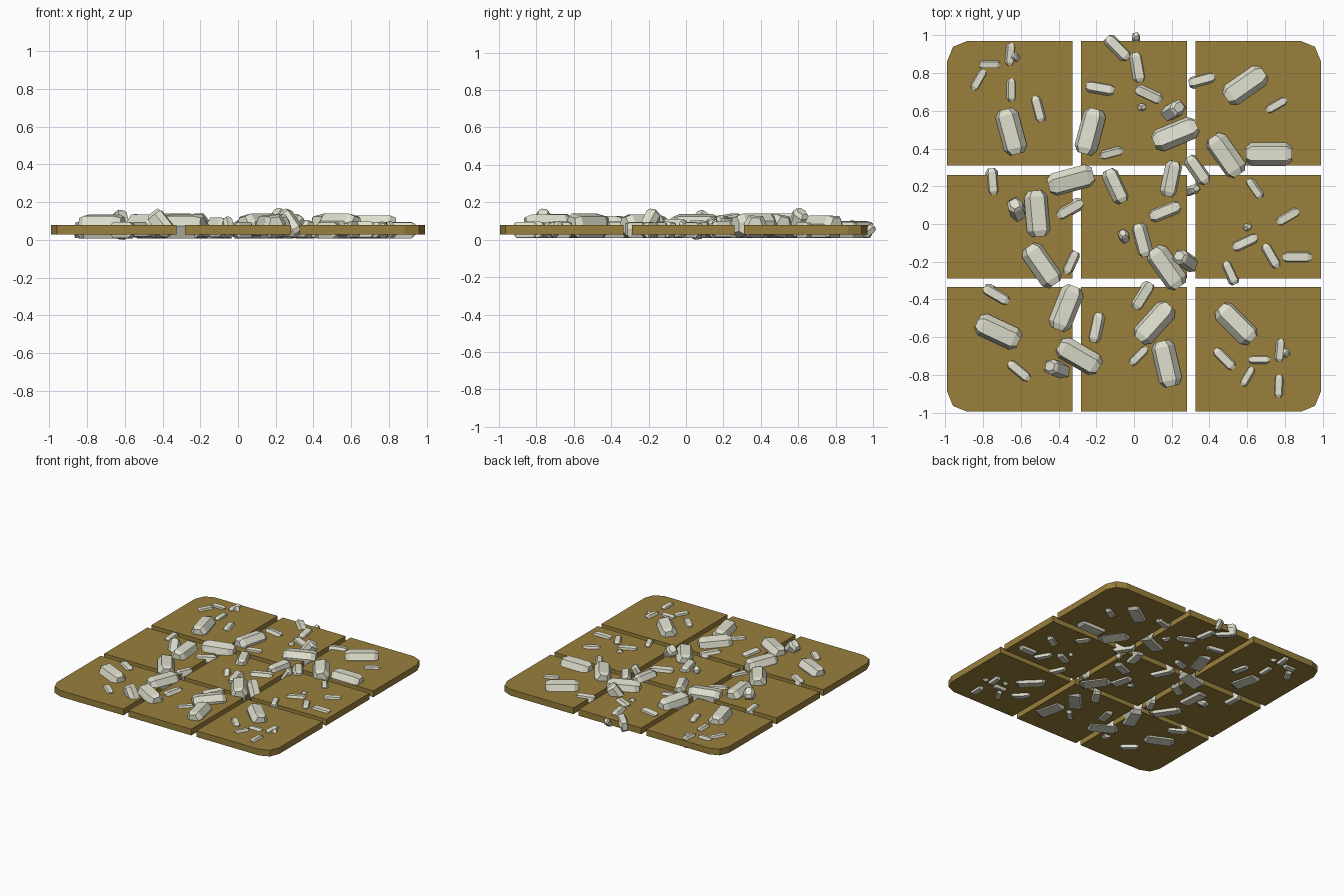
import bpy, bmesh, math, random
from mathutils import Matrix

if "Cube" in bpy.data.objects:
    bpy.data.objects.remove(bpy.data.objects["Cube"])

random.seed(4)


def material(name, rgb):
    m = bpy.data.materials.new(name)
    m.diffuse_color = (*rgb, 1)
    m.use_nodes = True
    m.node_tree.nodes["Principled BSDF"].inputs["Base Color"].default_value = m.diffuse_color
    return m


BROWN = material("brown_slab", (0.32, 0.215, 0.045))
PALE = material("pale_crystal", (0.74, 0.74, 0.62))


def finish(bm, name, mat):
    bmesh.ops.recalc_face_normals(bm, faces=bm.faces)
    me = bpy.data.meshes.new(name)
    bm.to_mesh(me)
    bm.free()
    me.materials.append(mat)
    ob = bpy.data.objects.new(name, me)
    bpy.context.collection.objects.link(ob)
    return ob


# Nine floor slabs; outer corners of the square are rounded
XS = [(-0.99, -0.325), (-0.28, 0.28), (0.325, 0.99)]
YS = [(-0.995, -0.335), (-0.29, 0.26), (0.31, 0.97)]
Z0, Z1, R = 0.028, 0.078, 0.105
for i, (xa, xb) in enumerate(XS):
    for j, (ya, yb) in enumerate(YS):
        pts = []
        for k, (x, y, cx, cy) in enumerate([(xb, yb, 2, 2), (xa, yb, 0, 2), (xa, ya, 0, 0), (xb, ya, 2, 0)]):
            if (i, j) == (cx, cy):
                ox, oy = x - R * (cx - 1), y - R * (cy - 1)
                for t in (0, 45, 90):
                    a = math.radians(90 * k + t)
                    pts.append((ox + R * math.cos(a), oy + R * math.sin(a)))
            else:
                pts.append((x, y))
        bm = bmesh.new()
        face = bm.faces.new([bm.verts.new((x, y, Z0)) for x, y in pts])
        ext = bmesh.ops.extrude_face_region(bm, geom=[face])
        for v in ext["geom"]:
            if isinstance(v, bmesh.types.BMVert):
                v.co.z = Z1
        finish(bm, f"slab_{i}_{j}", BROWN)


def crystal(name, x, y, length, yaw, width, height, roll=0, pitch=0, bottom=0.008):
    """Six-sided prism lying along its axis, with tapered ends."""
    section = [(0.5, 0.1), (0.3, 0.5), (-0.3, 0.5), (-0.5, 0.1), (-0.33, -0.5), (0.33, -0.5)]
    bm = bmesh.new()
    rings = []
    for u, s in ((-0.5, 0.6), (-0.37, 1), (0.37, 1), (0.5, 0.6)):
        rings.append([bm.verts.new((u * length, a * width * s, b * height * (s if b < 0.4 else 0.5 + s / 2)))
                      for a, b in section])
    for p, q in zip(rings, rings[1:]):
        for k in range(6):
            n = (k + 1) % 6
            bm.faces.new((p[k], p[n], q[n], q[k]))
    bm.faces.new(rings[0])
    bm.faces.new(rings[-1])
    rot = (Matrix.Rotation(math.radians(yaw), 4, 'Z') @ Matrix.Rotation(math.radians(-pitch), 4, 'Y')
           @ Matrix.Rotation(math.radians(roll), 4, 'X'))
    bm.transform(rot)
    low = min(v.co.z for v in bm.verts)
    bm.transform(Matrix.Translation((x, y, bottom - low)))
    finish(bm, name, PALE)


# Large crystals: x, y, yaw
LARGE = [(-.65, .49, 105), (-.23, .49, 75), (.59, .735, 35), (.22, .475, 22), (.49, .365, 125),
         (.715, .37, 0), (-.335, .235, 15), (-.515, .055, 95), (-.49, -.22, 125), (.175, -.23, 125),
         (-.36, -.445, 68), (-.72, -.57, 155), (-.29, -.70, 150), (.11, -.525, 48),
         (.175, -.74, 103), (.54, -.53, 135)]
for n, (x, y, yaw) in enumerate(LARGE):
    crystal(f"large_crystal_{n}", x, y, 0.245, yaw, 0.125, 0.118, random.uniform(-14, 14))

# Small crystals: x, y, length, yaw
SMALL = [(-.1, .2, .19, 115), (.195, .24, .19, 78), (.335, .285, .17, 125), (.045, -.085, .18, 105),
         (.165, .065, .17, 22), (-.34, .08, .15, 30), (.045, -.38, .16, 58), (-.09, .93, .16, 135),
         (.015, .83, .16, 100), (-.195, -.55, .16, 78), (.51, -.26, .13, 115), (.725, -.17, .14, 120),
         (.48, -.715, .14, 135), (.36, .76, .14, 15), (.755, .63, .12, 30), (.08, .69, .15, 155),
         (-.18, .715, .15, 170), (-.12, .38, .12, 15), (-.75, .225, .14, 95), (-.505, .61, .14, 105),
         (-.655, .71, .12, 90), (-.825, .765, .12, 60), (-.765, .85, .11, 0), (-.66, .9, .12, 85),
         (-.335, -.205, .13, 65), (-.73, -.375, .15, 150), (-.61, -.78, .14, 140), (.025, -.7, .12, 45),
         (.605, -.81, .11, 60), (.77, -.86, .12, 88), (.77, -.67, .12, 85), (.665, -.725, .11, 0),
         (.645, .19, .12, 125), (.815, .04, .13, 30), (.59, -.1, .14, 25), (.865, -.175, .15, 0)]
for n, (x, y, length, yaw) in enumerate(SMALL):
    w = 0.47 * length
    crystal(f"small_crystal_{n}", x, y, length, yaw, w, max(0.085, 1.15 * w), random.uniform(-12, 12))

# Leaning crystals poking out of the slabs: x, y, length, yaw, pitch, width
LEANING = [(-.62, .07, .15, 110, 55, .085), (.205, .6, .15, 30, 55, .085), (.275, -.195, .15, 145, 50, .085),
           (-.405, -.77, .15, 160, 50, .085), (-.05, -.075, .11, 110, 55, .055), (.03, .62, .09, 0, 60, .04),
           (.59, -.02, .09, 20, 60, .04), (-.62, .875, .10, 140, 45, .045), (.69, -.65, .08, 10, 35, .035),
           (.81, -.695, .09, 120, 50, .045), (.305, .18, .12, 20, 60, .05), (.01, .975, .08, 90, 40, .045)]
for n, (x, y, length, yaw, pitch, w) in enumerate(LEANING):
    crystal(f"leaning_crystal_{n}", x, y, length, yaw, w, w, 10, pitch, 0.01 if n else 0)
